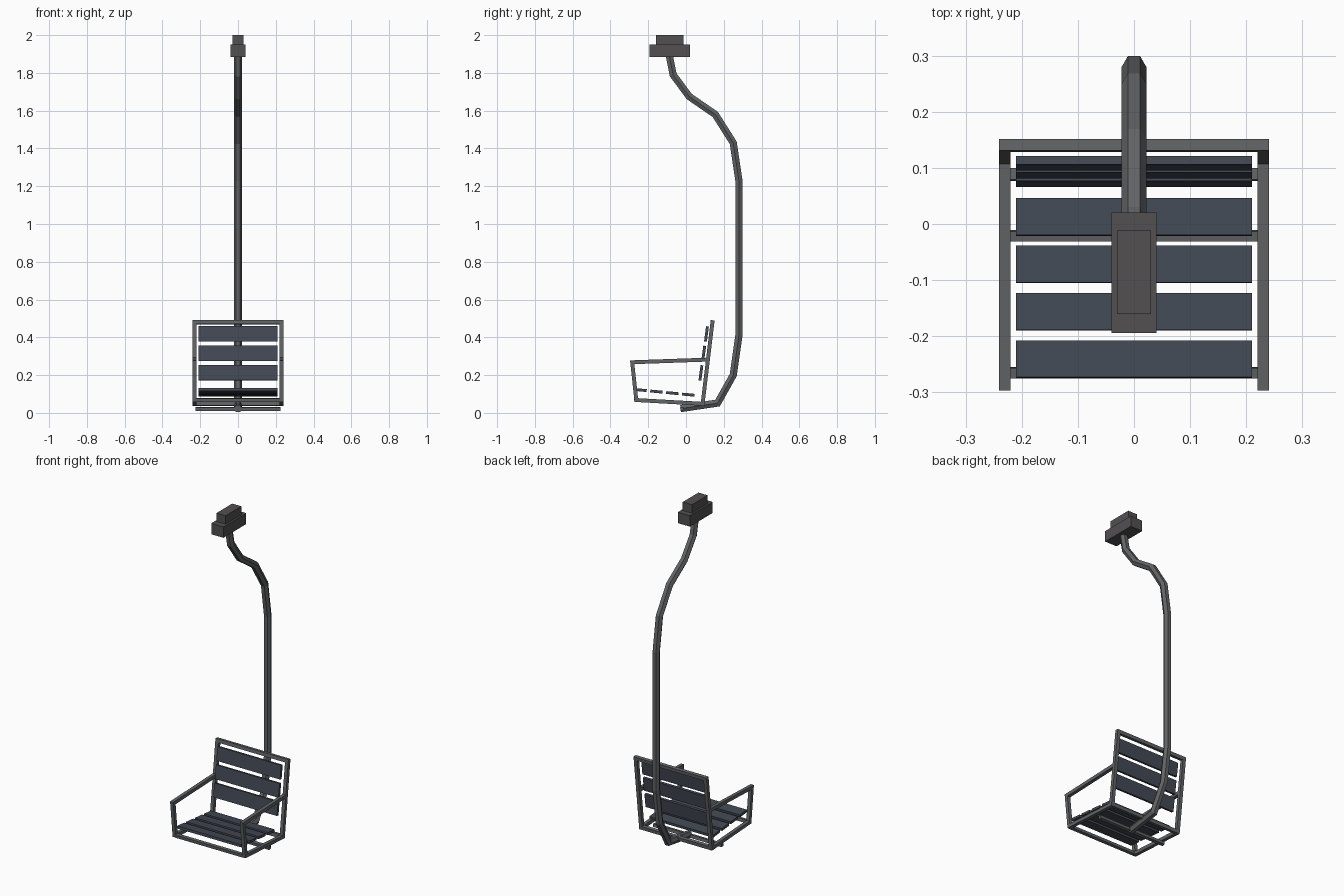
import bpy, bmesh, math
from mathutils import Vector, Matrix

if "Cube" in bpy.data.objects:
    bpy.data.objects.remove(bpy.data.objects["Cube"])

def material(name, rgb):
    m = bpy.data.materials.new(name)
    m.diffuse_color = (*rgb, 1)
    m.use_nodes = True
    m.node_tree.nodes["Principled BSDF"].inputs["Base Color"].default_value = m.diffuse_color
    return m

STEEL = material("steel", (0.12, 0.125, 0.13))
CLAMP = material("clamp_metal", (0.085, 0.08, 0.083))
SLAT = material("slat_paint", (0.055, 0.066, 0.088))

def finish(name, bm, mat):
    bmesh.ops.recalc_face_normals(bm, faces=bm.faces[:])
    me = bpy.data.meshes.new(name)
    bm.to_mesh(me)
    bm.free()
    ob = bpy.data.objects.new(name, me)
    me.materials.append(mat)
    bpy.context.collection.objects.link(ob)
    return ob

def tube(name, path, side, r, n=4, phase=math.pi / 4, closed=False):
    """Mitred n-sided tube along a planar path; side is the plane normal."""
    pts = [Vector(p) for p in path]
    side = Vector(side).normalized()
    bm = bmesh.new()
    rings, k = [], len(pts)
    for i, p in enumerate(pts):
        a = (p - pts[i - 1]).normalized() if i or closed else None
        b = (pts[(i + 1) % k] - p).normalized() if i < k - 1 or closed else None
        a, b = a or b, b or a
        t = (a + b).normalized()
        up = t.cross(side) / t.dot(a)
        rings.append([bm.verts.new(p + side * r * math.cos(phase + j * math.tau / n)
                                   + up * r * math.sin(phase + j * math.tau / n)) for j in range(n)])
    for i in range(k if closed else k - 1):
        q, s = rings[i], rings[(i + 1) % k]
        for j in range(n):
            bm.faces.new((q[j], q[(j + 1) % n], s[(j + 1) % n], s[j]))
    if not closed:
        bm.faces.new(rings[0])
        bm.faces.new(rings[-1])
    return finish(name, bm, STEEL)

def box(name, centre, size, mat, tilt=0):
    bm = bmesh.new()
    bmesh.ops.create_cube(bm, size=1, matrix=Matrix.Translation(centre)
                          @ Matrix.Rotation(tilt, 4, 'X') @ Matrix.Diagonal((*size, 1)))
    return finish(name, bm, mat)

# Cable clamp
box("clamp_base", (0, -0.087, 1.917), (0.08, 0.215, 0.065), CLAMP)
box("clamp_top", (0, -0.086, 1.975), (0.06, 0.148, 0.05), CLAMP)

# Hanger pole: six-sided bent tube
pole = [(-0.09, 1.90), (-0.068, 1.79), (0.017, 1.675), (0.155, 1.58), (0.25, 1.43),
        (0.28, 1.23), (0.28, 0.41), (0.25, 0.20), (0.167, 0.052), (-0.028, 0.023)]
tube("hanger_pole", [(0, y, z) for y, z in pole], (1, 0, 0), 0.022, 6, 0)

# Frame: square tubing
R, W = 0.0145, 0.23
for s, label in ((-1, "left"), (1, "right")):
    arm = [(0.113, 0.282), (-0.285, 0.268), (-0.263, 0.068), (0.09, 0.048)]
    tube(f"arm_frame_{label}", [(s * W, y, z) for y, z in arm], (1, 0, 0), R)
low, high = (0.088, 0.048), (0.14, 0.48)
tube("back_frame", [(-W, *low), (-W, *high), (W, *high), (W, *low)],
     (0, -(high[1] - low[1]), high[0] - low[0]), R, closed=True)

# Cross bars
for name, y, z in (("front_bar", -0.265, 0.068), ("support_bar", -0.021, 0.021)):
    tube(name, [(-0.225, y, z), (0.225, y, z)], (0, 1, 0.12), R * 0.9)

# Seat and back slats
for i in range(4):
    box(f"seat_slat_{i + 1}", (0, -0.241 + i * 0.0845, 0.121 - i * 0.0082),
        (0.42, 0.066, 0.015), SLAT, -0.097)
for i in range(3):
    box(f"back_slat_{i + 1}", (0, 0.079 + i * 0.0147, 0.212 + i * 0.103),
        (0.42, 0.015, 0.081), SLAT, -0.135)
